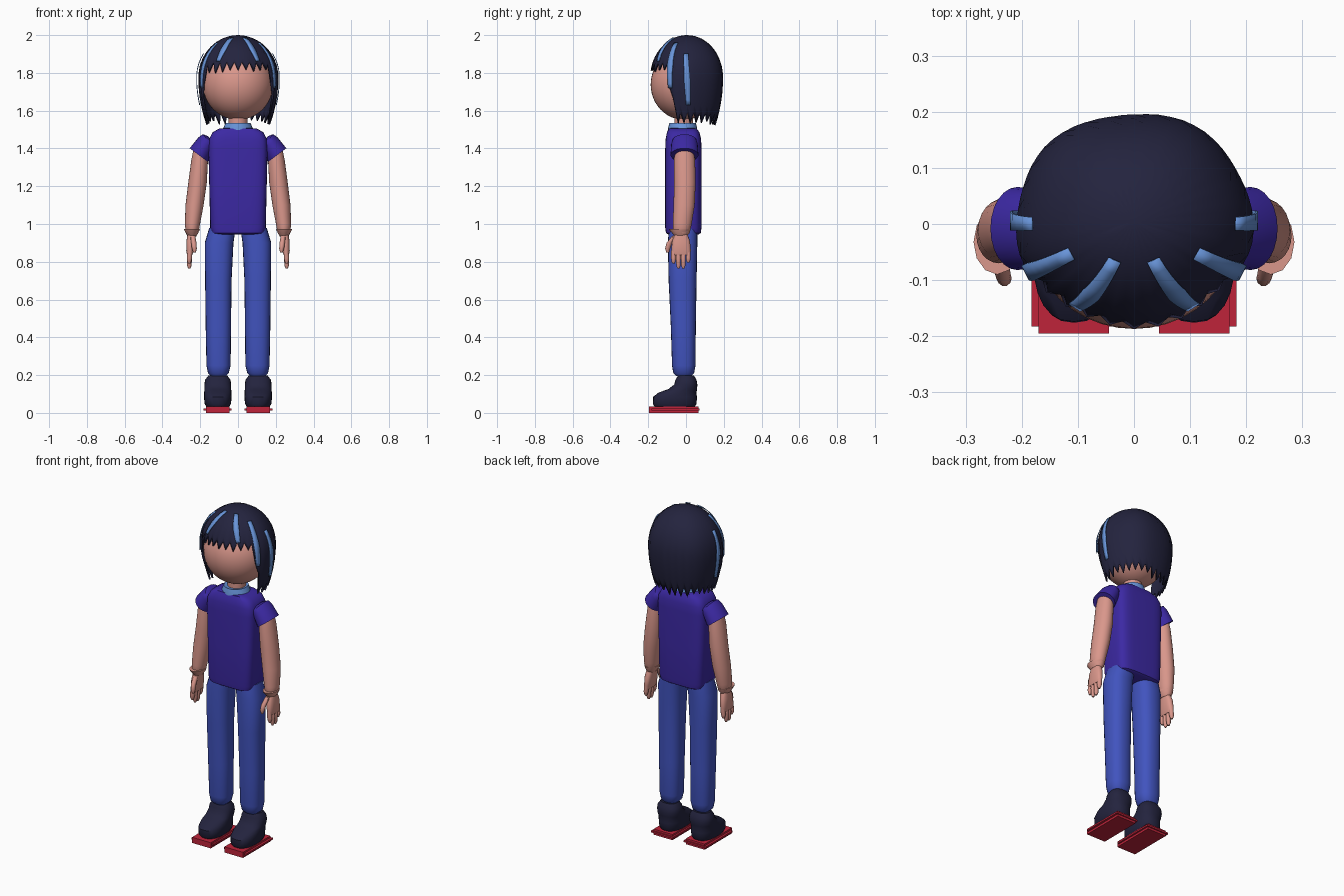
import bpy, bmesh, math, random
from mathutils import Vector

random.seed(4)


def material(name, rgb):
    m = bpy.data.materials.new(name)
    m.diffuse_color = (*rgb, 1)
    return m


SKIN = material("skin", (0.70, 0.31, 0.26))
PURPLE = material("purple shirt", (0.045, 0.022, 0.37))
DENIM = material("blue denim", (0.053, 0.088, 0.52))
NAVY = material("dark navy", (0.017, 0.017, 0.048))
LIGHT = material("light blue", (0.14, 0.30, 0.70))
RED = material("red", (0.52, 0.017, 0.042))


def finish(name, bm, mat, mirror=False, angle=40):
    bmesh.ops.recalc_face_normals(bm, faces=bm.faces)
    me = bpy.data.meshes.new(name)
    bm.to_mesh(me)
    bm.free()
    ob = bpy.data.objects.new(name, me)
    bpy.context.collection.objects.link(ob)
    me.materials.append(mat)
    bpy.ops.object.select_all(action='DESELECT')
    ob.select_set(True)
    bpy.context.view_layer.objects.active = ob
    bpy.ops.object.shade_smooth_by_angle(angle=math.radians(angle))
    if mirror:
        ob.modifiers.new("mirror", 'MIRROR').use_mirror_merge = False
    return ob


def add_loft(bm, rings, n=20, power=2.0):
    """Ring: x, y, z, half width, half depth, optional tilt about y in degrees."""
    loops = []
    for x, y, z, rx, ry, *tilt in rings:
        t = math.radians(tilt[0]) if tilt else 0
        loop = []
        for i in range(n):
            a = math.tau * i / n
            c, s = math.cos(a), math.sin(a)
            u = math.copysign(abs(c) ** (2 / power), c) * rx
            v = math.copysign(abs(s) ** (2 / power), s) * ry
            loop.append(bm.verts.new((x + u * math.cos(t), y + v, z + u * math.sin(t))))
        loops.append(loop)
    for a, b in zip(loops, loops[1:]):
        for i in range(n):
            j = (i + 1) % n
            bm.faces.new((a[i], a[j], b[j], b[i]))
    bm.faces.new(loops[0])
    bm.faces.new(loops[-1])


def loft(name, rings, mat, mirror=False, n=20, power=2.0):
    bm = bmesh.new()
    add_loft(bm, rings, n, power)
    return finish(name, bm, mat, mirror)


def box(name, lo, hi, mat):
    bm = bmesh.new()
    bmesh.ops.create_cube(bm, size=1)
    for v in bm.verts:
        v.co = Vector([(l + h) / 2 + c * (h - l) for l, h, c in zip(lo, hi, v.co)])
    finish(name, bm, mat, True, 30)


# Soles: a block with a thin wider welt
box("sole", (0.045, -0.195, 0.0), (0.17, 0.065, 0.034), RED)
box("sole_welt", (0.035, -0.183, 0.013), (0.183, 0.072, 0.023), RED)

# Boots
loft("boot", [(0.107, -0.06, 0.032, 0.060, 0.105), (0.107, -0.06, 0.048, 0.070, 0.116),
              (0.107, -0.058, 0.085, 0.073, 0.116), (0.107, -0.045, 0.108, 0.072, 0.100),
              (0.107, -0.018, 0.125, 0.071, 0.077), (0.107, -0.001, 0.15, 0.071, 0.061),
              (0.107, 0.0, 0.175, 0.067, 0.056), (0.107, 0.0, 0.198, 0.050, 0.042)],
     NAVY, True, 24, 2.4)

# Trousers
loft("trouser_leg", [(0.104, -0.012, 0.195, 0.040, 0.040), (0.104, -0.012, 0.21, 0.055, 0.055),
                     (0.103, -0.012, 0.25, 0.064, 0.062), (0.104, -0.014, 0.45, 0.067, 0.066),
                     (0.104, -0.018, 0.7, 0.070, 0.074), (0.100, -0.018, 0.9, 0.076, 0.078),
                     (0.082, -0.015, 0.98, 0.070, 0.076)], DENIM, True, 24, 2.4)

# Shirt body
loft("shirt", [(0, -0.014, 0.944, 0.125, 0.080), (0, -0.014, 0.952, 0.138, 0.092),
               (0, -0.014, 0.98, 0.147, 0.096), (0, -0.014, 1.2, 0.152, 0.096),
               (0, -0.014, 1.4, 0.157, 0.096), (0, -0.014, 1.45, 0.153, 0.094),
               (0, -0.015, 1.485, 0.135, 0.086), (0, -0.017, 1.505, 0.100, 0.074),
               (0, -0.018, 1.508, 0.06, 0.06)], PURPLE, n=40, power=4.5)

# Sleeves
loft("sleeve", [(0.135, -0.008, 1.425, 0.045, 0.055, 60), (0.158, -0.008, 1.44, 0.045, 0.064, 52),
                (0.172, -0.008, 1.421, 0.053, 0.070, 45), (0.208, -0.008, 1.365, 0.060, 0.074, 37)],
     PURPLE, True, 24)

# Collar and neck
loft("collar", [(0, -0.018, 1.49, 0.086, 0.078), (0, -0.018, 1.512, 0.076, 0.076),
                (0, -0.018, 1.535, 0.066, 0.070), (0, -0.018, 1.53, 0.052, 0.054)], LIGHT, n=24)
loft("neck", [(0, -0.012, 1.49, 0.050, 0.050), (0, -0.012, 1.62, 0.050, 0.050)], SKIN, n=24)

# Arms with flared wrist
loft("arm", [(0.198, -0.008, 1.41, 0.035, 0.045), (0.203, -0.008, 1.34, 0.044, 0.056),
             (0.214, -0.006, 1.22, 0.049, 0.057), (0.230, -0.010, 1.10, 0.048, 0.056),
             (0.241, -0.020, 1.0, 0.040, 0.050), (0.243, -0.024, 0.955, 0.034, 0.044),
             (0.243, -0.026, 0.935, 0.022, 0.032)], SKIN, True, 24)
loft("wrist_flare", [(0.244, -0.032, 0.974, 0.042, 0.058), (0.244, -0.032, 0.968, 0.041, 0.055),
                     (0.244, -0.028, 0.940, 0.026, 0.036)], SKIN, True, 12)

# Hands: palm, four fingers and a thumb
bm = bmesh.new()
add_loft(bm, [(0.246, -0.026, 0.945, 0.022, 0.034), (0.250, -0.026, 0.91, 0.023, 0.047),
              (0.254, -0.026, 0.86, 0.020, 0.052), (0.256, -0.026, 0.835, 0.014, 0.048)], 16, 2.6)
for y, tip in ((-0.066, 0.79), (-0.040, 0.765), (-0.014, 0.765), (0.012, 0.795)):
    add_loft(bm, [(0.254, y, 0.86, 0.013, 0.013), (0.257, y, 0.82, 0.014, 0.013),
                  (0.258, y, tip + 0.015, 0.012, 0.012), (0.258, y, tip, 0.006, 0.006)], 10)
add_loft(bm, [(0.240, -0.055, 0.94, 0.014, 0.016), (0.234, -0.088, 0.90, 0.014, 0.016),
              (0.231, -0.097, 0.87, 0.013, 0.014), (0.230, -0.097, 0.85, 0.007, 0.008)], 10)
finish("hand", bm, SKIN, True)

# Head
bm = bmesh.new()
bmesh.ops.create_uvsphere(bm, u_segments=40, v_segments=24, radius=1)
for v in bm.verts:
    v.co = Vector((v.co.x * 0.186, v.co.y * 0.176 - 0.011, v.co.z * 0.186 + 1.738))
finish("head", bm, SKIN)

# Hair surface: angle a is measured from the front, z is height
MID = 1.775


def hair_point(a, z, lift=0.0):
    d = z - MID
    r = math.sqrt(max(0, 1 - (d / 0.225) ** 2)) if d > 0 else 1 - 3.3 * d * d
    lump = 1 + r * 0.018 * math.sin(5 * a + 1)
    return Vector((math.sin(a) * (r * 0.212 * lump + lift * r),
                   0.006 - math.cos(a) * (r * 0.193 * lump + lift * r), z + lift * max(0, d) * 4))


def hem(a):
    side = min(1, max(0, (math.degrees(a) - 52) / 22))
    return 1.84 - 0.27 * side * side * (3 - 2 * side)


# Hair cap with a jagged hem
COLS, ROWS = 60, 12
bm = bmesh.new()
top = bm.verts.new((0, 0.006, 2.0))
columns = []
for i in range(COLS):
    a = math.tau * i / COLS
    low = hem(min(a, math.tau - a))
    low += 0.018 if i % 2 else -random.uniform(0.02, 0.05)
    span = 0.225 if low > MID else 0.30
    end = math.acos((low - MID) / span)
    col = []
    for k in range(1, ROWS + 1):
        c = math.cos(end * k / ROWS)
        col.append(bm.verts.new(hair_point(a, MID + c * (0.225 if c > 0 else 0.30))))
    columns.append(col)
for i in range(COLS):
    p, q = columns[i], columns[(i + 1) % COLS]
    bm.faces.new((top, p[0], q[0]))
    for k in range(ROWS - 1):
        bm.faces.new((p[k], p[k + 1], q[k + 1], q[k]))
hair = finish("hair", bm, NAVY, angle=50)
shell = hair.modifiers.new("thickness", 'SOLIDIFY')
shell.thickness = 0.01

# Light streaks laid over the hair: start angle, start height, end angle, end height
bm = bmesh.new()
for a0, z0, a1, z1 in ((24, 1.982, 32, 1.86), (60, 1.955, 63, 1.72), (88, 1.90, 92, 1.63)):
    rows = []
    for k in range(11):
        t = k / 10
        a = math.radians(a0 + (a1 - a0) * t)
        p = hair_point(a, z0 + (z1 - z0) * t, 0.007)
        side = Vector((math.cos(a), math.sin(a), 0)) * (0.017 - 0.005 * abs(2 * t - 1))
        rows.append((bm.verts.new(p - side), bm.verts.new(p + side)))
    for (a, b), (c, d) in zip(rows, rows[1:]):
        bm.faces.new((a, b, d, c))
streak = finish("hair_streak", bm, LIGHT, True)
streak.modifiers.new("thickness", 'SOLIDIFY').thickness = 0.004
